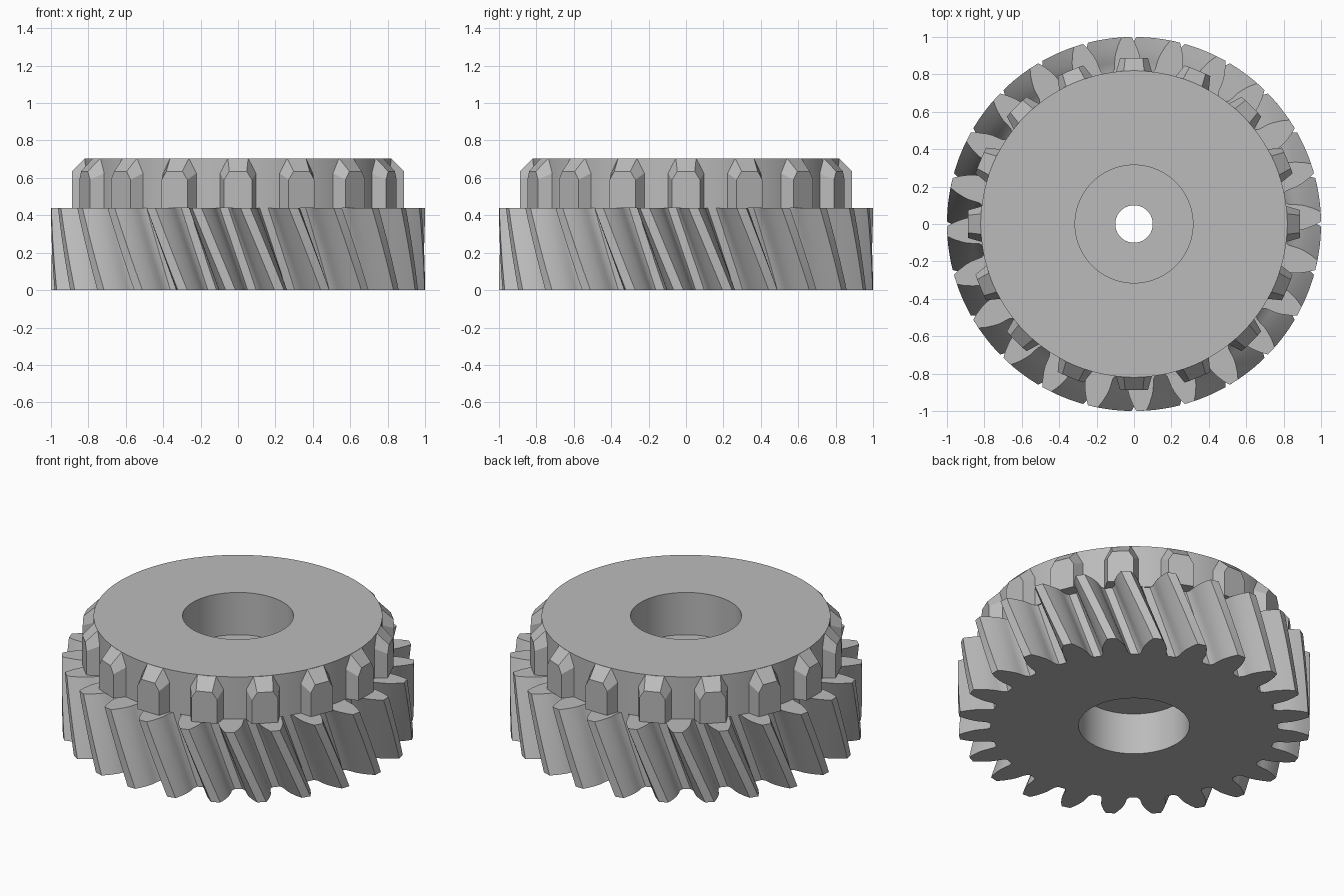
import bpy, bmesh
from math import radians, sin, cos, tau

cube = bpy.data.objects.get("Cube")
if cube:
    bpy.data.objects.remove(cube)

steel = bpy.data.materials.new("grey_steel")
steel.use_nodes = True
grey = (0.5, 0.5, 0.5, 1)
steel.diffuse_color = grey
steel.node_tree.nodes["Principled BSDF"].inputs["Base Color"].default_value = grey

GEAR_TOP, TOP = 0.44, 0.705
BORE, HUB = 0.315, 0.82


def polar(r, degrees, z):
    a = radians(degrees)
    return (r * cos(a), r * sin(a), z)


def finish(name, bm, smooth=True):
    bmesh.ops.recalc_face_normals(bm, faces=bm.faces)
    mesh = bpy.data.meshes.new(name)
    bm.to_mesh(mesh)
    bm.free()
    mesh.materials.append(steel)
    obj = bpy.data.objects.new(name, mesh)
    bpy.context.collection.objects.link(obj)
    if smooth:
        bpy.ops.object.select_all(action='DESELECT')
        obj.select_set(True)
        bpy.context.view_layer.objects.active = obj
        bpy.ops.object.shade_smooth_by_angle(angle=radians(28))
    return obj


def bridge(bm, low, high):
    n = len(low)
    for i in range(n):
        j = (i + 1) % n
        bm.faces.new((low[i], low[j], high[j], high[i]))


# Hub: stepped bore with a central web, and the upper drum
def make_hub():
    profile = [(BORE, 0), (BORE, 0.26), (0.1, 0.26), (0.1, GEAR_TOP),
               (BORE, GEAR_TOP), (BORE, TOP), (HUB, TOP), (HUB, GEAR_TOP)]
    segments = 96
    bm = bmesh.new()
    rings = [[bm.verts.new(polar(r, 360 * i / segments, z)) for i in range(segments)]
             for r, z in profile]
    for low, high in zip(rings, rings[1:]):
        bridge(bm, low, high)
    finish("hub", bm)


# Helical gear: involute tooth outline twisted along its height
def make_helical_gear(teeth=24, twist=10.5, layers=8):
    flank = [(0.815, 5.9), (0.835, 4.95), (0.867, 4.6), (0.895, 4.3),
             (0.923, 3.75), (0.965, 2.65), (1.0, 1.5)]
    tooth = [(r, -a) for r, a in flank] + [(r, a) for r, a in reversed(flank)]
    pitch = 360 / teeth
    outline = [(r, a + pitch * (k + 0.5)) for k in range(teeth) for r, a in tooth]
    bm = bmesh.new()

    def ring(z, turn, radius=None):
        return [bm.verts.new(polar(radius or r, a + turn, z)) for r, a in outline]

    rings = [ring(0, twist / 2, BORE)]
    for k in range(layers + 1):
        t = k / layers
        rings.append(ring(GEAR_TOP * t, twist * (0.5 - t)))
    rings.append(ring(GEAR_TOP, -twist / 2, 0.8))
    for low, high in zip(rings, rings[1:]):
        bridge(bm, low, high)
    finish("helical_gear", bm)


# Dog teeth: tapered blocks with a chamfered, roofed upper end
def make_dog_teeth(count=16):
    side = [(0.81, 7, GEAR_TOP), (0.89, 4.8, GEAR_TOP), (0.89, 4.8, 0.59),
            (0.89, 3, 0.635), (HUB, 3.8, TOP), (0.81, 7, 0.63)]
    bm = bmesh.new()
    for k in range(count):
        centre = 360 * k / count
        left, right = ([bm.verts.new(polar(r, centre + s * a, z)) for r, a, z in side]
                       for s in (1, -1))
        for v in (left, right):
            bm.faces.new((v[0], v[1], v[2], v[5]))
            bm.faces.new((v[2], v[3], v[4], v[5]))
        bm.faces.new((left[1], left[2], left[3], right[3], right[2], right[1]))
        bm.faces.new((left[3], left[4], right[4], right[3]))
        bm.faces.new((left[0], left[1], right[1], right[0]))
    finish("dog_teeth", bm, smooth=False)


make_hub()
make_helical_gear()
make_dog_teeth()
